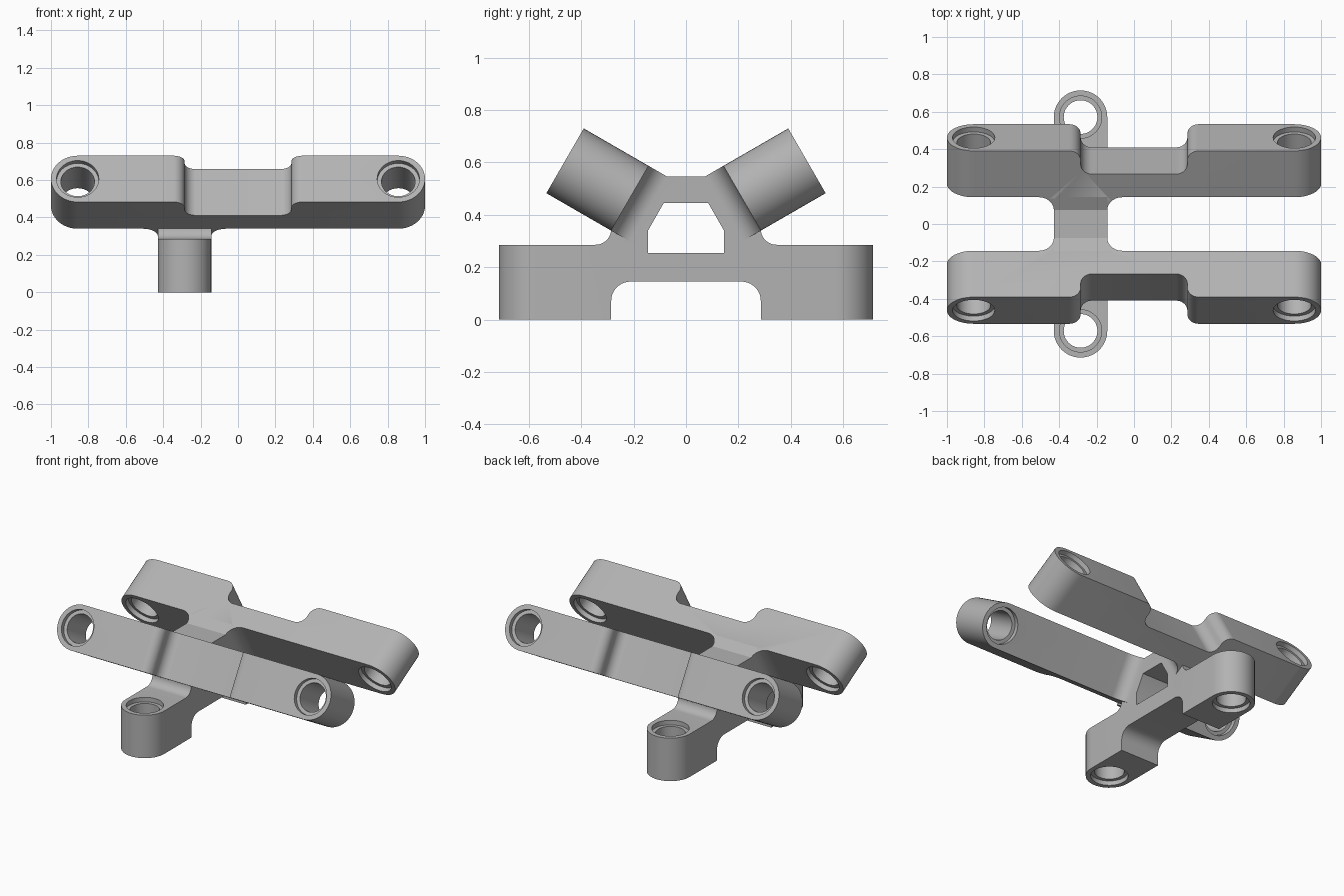
import bpy, bmesh, math
from mathutils import Vector

if "Cube" in bpy.data.objects:
    bpy.data.objects.remove(bpy.data.objects["Cube"])

T = 2 / 7          # beam thickness
R = T / 2
FL = 0.08          # flare depth where the web meets a beam
XC = -T            # x position of the cross bar

grey = bpy.data.materials.new("mid_grey")
grey.diffuse_color = (0.45, 0.45, 0.45, 1)
grey.use_nodes = True
grey.node_tree.nodes["Principled BSDF"].inputs["Base Color"].default_value = grey.diffuse_color


def arc(cx, cy, r, a0, a1, n=10):
    return [(cx + r * math.cos(math.radians(a0 + (a1 - a0) * i / n)),
             cy + r * math.sin(math.radians(a0 + (a1 - a0) * i / n))) for i in range(n + 1)]


def prism(name, pts, o, a, b, c, c0, c1):
    """Extrude a 2D outline (axes a, b at origin o) along c from c0 to c1."""
    o, a, b, c = map(Vector, (o, a, b, c))
    bm = bmesh.new()
    lo, hi = [[bm.verts.new(o + a * x + b * y + c * h) for x, y in pts] for h in (c0, c1)]
    bm.faces.new(lo)
    bm.faces.new(hi)
    for i in range(len(pts)):
        j = (i + 1) % len(pts)
        bm.faces.new((lo[i], lo[j], hi[j], hi[i]))
    bmesh.ops.recalc_face_normals(bm, faces=bm.faces)
    me = bpy.data.meshes.new(name)
    bm.to_mesh(me)
    bm.free()
    me.materials.append(grey)
    ob = bpy.data.objects.new(name, me)
    bpy.context.collection.objects.link(ob)
    return ob


def boolean(ob, other, op):
    m = ob.modifiers.new("bool", 'BOOLEAN')
    m.operation, m.object, m.solver = op, other, 'EXACT'
    bpy.context.view_layer.objects.active = ob
    bpy.ops.object.modifier_apply(modifier=m.name)
    bpy.data.objects.remove(other)


def drill(ob, o, a, b, c):
    """Pin hole with a shallow counterbore at both ends."""
    for r, h0, h1 in ((0.09, -0.1, T + 0.1), (0.113, -0.03, 0.03), (0.113, T - 0.03, T + 0.03)):
        boolean(ob, prism("cutter", arc(0, 0, r, 0, 352.5, 47), o, a, b, c, h0, h1), 'DIFFERENCE')


X, Y, Z = (1, 0, 0), (0, 1, 0), (0, 0, 1)
S, C = 0.5, math.sqrt(3) / 2
CY, CZ = 0.2146, 0.4635            # centre of a beam's inner face

# cross bar with its raised bridge: side outline cut to rounded ends
ty, tz = CY - R * S, CZ + R * C    # upper inner beam corner
half = ([(0.0, 0.145)] + arc(T - 0.074, 0.071, 0.074, 90, 0) + [(T, 0), (0.9, 0), (0.9, T)]
        + arc(T + 0.06, T + 0.06, 0.06, 270, 180)
        + [(CY + 0.1 * C, CZ + 0.1 * S), (ty, tz), (ty - FL * C, tz - FL * S)])
outline = half[1:] + [(-y, z) for y, z in reversed(half[1:])]
body = prism("cross_beam_frame", outline, (0, 0, 0), Y, Z, X, -0.7, 0.2)
plan = arc(XC, 2 * T, R, 0, 180, 24) + arc(XC, -2 * T, R, 180, 360, 24)
boolean(body, prism("cutter", plan, (0, 0, 0), X, Y, Z, -0.1, 1), 'INTERSECT')
window = [(-0.145, 0.255), (0.145, 0.255), (0.145, 0.34), (0.085, 0.445), (-0.085, 0.445), (-0.145, 0.34)]
boolean(body, prism("cutter", window, (0, 0, 0), Y, Z, X, -0.7, 0.2), 'DIFFERENCE')

# long beam outline: recessed middle outside, flare to the web inside
step = arc(0.345, T - 0.06, 0.06, 90, 180) + arc(0.225, R + 0.06, 0.06, 0, -90)
beam_pts = ([(1.1, T)] + step + [(-x, y) for x, y in reversed(step)] + [(-1.1, T), (-1.1, 0)]
            + arc(XC - R - FL, -FL, FL, 90, 0) + arc(XC + R + FL, -FL, FL, 180, 90) + [(1.1, 0)])
stadium = arc(1 - R, 0, R, -90, 90, 24) + arc(R - 1, 0, R, 90, 270, 24)

# two tilted long beams
for s in (1, -1):
    o, n, u = (0, s * CY, CZ), (0, s * C, S), (0, -s * S, C)
    beam = prism("tilted_beam", beam_pts, o, X, n, u, -0.3, 0.3)
    boolean(beam, prism("cutter", stadium, o, X, u, n, -0.2, 0.5), 'INTERSECT')
    for x in (-1 + R, 1 - R):
        drill(beam, (x, o[1], o[2]), X, u, n)
    boolean(body, beam, 'UNION')

# vertical pin holes in the cross bar feet
for s in (1, -1):
    drill(body, (XC, s * 2 * T, 0), X, Y, Z)

bpy.ops.object.select_all(action='DESELECT')
body.select_set(True)
bpy.context.view_layer.objects.active = body
bpy.ops.object.shade_smooth_by_angle(angle=math.radians(30))
